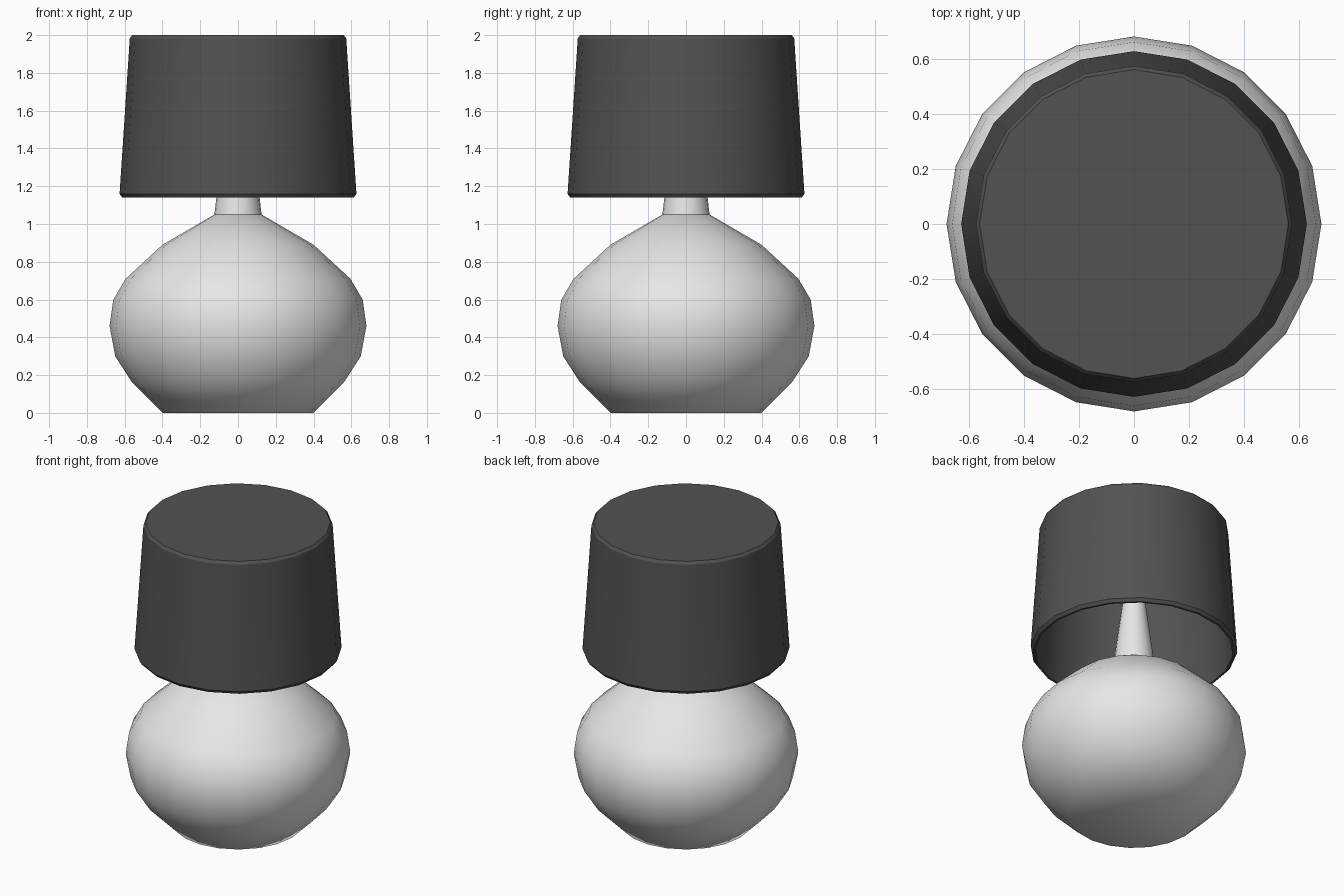
import bpy
import bmesh
from math import cos, sin, tau, radians

SIDES = 20

default = bpy.data.objects.get("Cube")
if default:
    bpy.data.objects.remove(default, do_unlink=True)


def make_material(name, value):
    mat = bpy.data.materials.new(name)
    colour = (value, value, value, 1)
    mat.use_nodes = True
    mat.diffuse_color = colour
    mat.node_tree.nodes["Principled BSDF"].inputs["Base Color"].default_value = colour
    return mat


def lathe(name, profile, material, angle):
    """Turn a (radius, height) profile around z; a zero radius becomes a pole."""
    bm = bmesh.new()
    rings = []
    for r, z in profile:
        if r == 0:
            rings.append([bm.verts.new((0, 0, z))] * SIDES)
        else:
            rings.append([bm.verts.new((r * cos(tau * i / SIDES), r * sin(tau * i / SIDES), z))
                          for i in range(SIDES)])
    for low, high in zip(rings, rings[1:]):
        for i in range(SIDES):
            j = (i + 1) % SIDES
            corners = dict.fromkeys((low[i], low[j], high[j], high[i]))
            bm.faces.new(list(corners))
    bmesh.ops.recalc_face_normals(bm, faces=bm.faces)
    mesh = bpy.data.meshes.new(name)
    bm.to_mesh(mesh)
    bm.free()
    mesh.materials.append(material)
    obj = bpy.data.objects.new(name, mesh)
    bpy.context.collection.objects.link(obj)
    bpy.ops.object.select_all(action="DESELECT")
    obj.select_set(True)
    bpy.context.view_layer.objects.active = obj
    bpy.ops.object.shade_smooth_by_angle(angle=radians(angle))
    return obj


ceramic = make_material("light ceramic", 0.8)
fabric = make_material("dark fabric", 0.085)

# Rounded base with a softly shaded foot
lathe("lamp_base", [(0, 0), (0.4, 0), (0.56, 0.16), (0.65, 0.3), (0.68, 0.46),
                    (0.66, 0.6), (0.595, 0.71), (0.4, 0.89), (0.125, 1.05), (0, 1.05)],
      ceramic, 60)

# Tapered stem up to the ceiling of the shade
lathe("stem", [(0, 1.04), (0.125, 1.05), (0.113, 1.15), (0.074, 1.45),
               (0.03, 1.97), (0, 1.97)], ceramic, 30)

# Hollow shade: ceiling, inner wall, bevelled rim, outer wall, closed top
lathe("lampshade", [(0, 1.97), (0.55, 1.97), (0.6, 1.14), (0.613, 1.14), (0.627, 1.16),
                    (0.573, 1.983), (0.56, 2), (0, 2)], fabric, 30)
